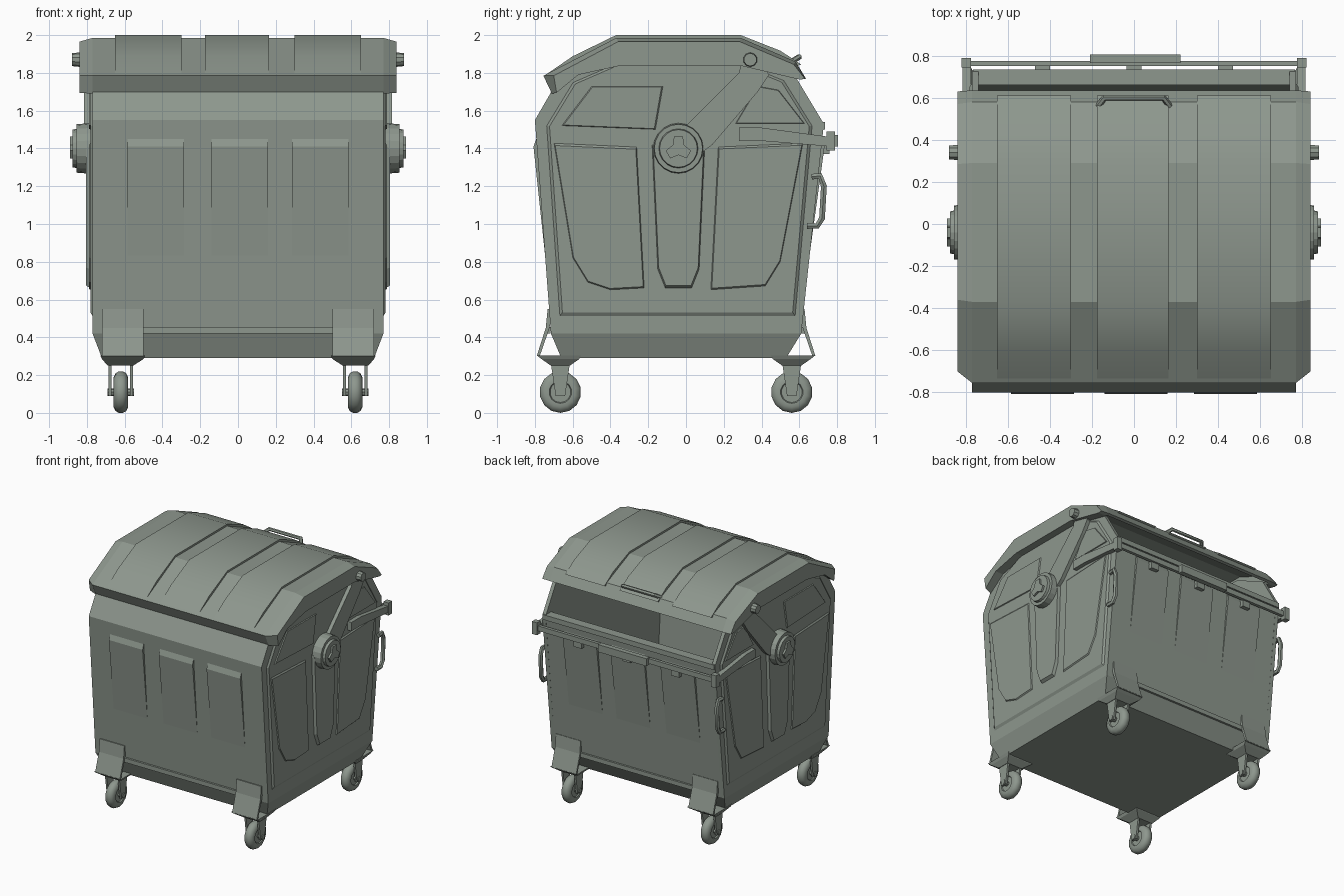
import bpy, bmesh, math

if "Cube" in bpy.data.objects:
    bpy.data.objects.remove(bpy.data.objects["Cube"])

mat = bpy.data.materials.new("grey_green_metal")
mat.diffuse_color = (0.27, 0.31, 0.27, 1)
mat.use_nodes = True
mat.node_tree.nodes["Principled BSDF"].inputs["Base Color"].default_value = mat.diffuse_color


def finish(ob, mirror=False, smooth=0):
    ob.data.materials.append(mat)
    if smooth:
        bpy.ops.object.select_all(action='DESELECT')
        ob.select_set(True)
        bpy.context.view_layer.objects.active = ob
        bpy.ops.object.shade_smooth_by_angle(angle=math.radians(smooth))
    if mirror:
        ob.modifiers.new("mirror", 'MIRROR')
    return ob


def loft(name, rings, mirror=False, smooth=0):
    """Skin a list of equal-length point rings and cap both ends."""
    bm = bmesh.new()
    vs = [[bm.verts.new(p) for p in r] for r in rings]
    n = len(rings[0])
    for a, b in zip(vs, vs[1:]):
        for i in range(n):
            j = (i + 1) % n
            bm.faces.new((a[i], a[j], b[j], b[i]))
    bm.faces.new(vs[0][::-1])
    bm.faces.new(vs[-1])
    bmesh.ops.recalc_face_normals(bm, faces=bm.faces)
    me = bpy.data.meshes.new(name)
    bm.to_mesh(me)
    bm.free()
    ob = bpy.data.objects.new(name, me)
    bpy.context.collection.objects.link(ob)
    return finish(ob, mirror, smooth)


def prism(name, pts, x0, x1, mirror=False, scale=1, smooth=0):
    """Extrude a (y, z) outline along x, optionally shrinking the far end."""
    cy = sum(p[0] for p in pts) / len(pts)
    cz = sum(p[1] for p in pts) / len(pts)
    far = [(x1, cy + (y - cy) * scale, cz + (z - cz) * scale) for y, z in pts]
    return loft(name, [[(x0, y, z) for y, z in pts], far], mirror, smooth)


def box(name, x0, x1, y0, y1, z0, z1, mirror=False):
    return prism(name, [(y0, z0), (y1, z0), (y1, z1), (y0, z1)], x0, x1, mirror)


def circle(y, z, r, n):
    return [(y + r * math.sin(2 * math.pi * i / n), z - r * math.cos(2 * math.pi * i / n))
            for i in range(n)]


def rect(x0, x1, y0, y1, z):
    return [(x0, y0, z), (x1, y0, z), (x1, y1, z), (x0, y1, z)]


def tube(name, pts, r, mirror=False):
    cu = bpy.data.curves.new(name, 'CURVE')
    cu.dimensions = '3D'
    cu.bevel_depth, cu.bevel_resolution, cu.use_fill_caps = r, 1, True
    sp = cu.splines.new('POLY')
    sp.points.add(len(pts) - 1)
    for q, p in zip(sp.points, pts):
        q.co = (*p, 1)
    tmp = bpy.data.objects.new(name + "_path", cu)
    bpy.context.collection.objects.link(tmp)
    dg = bpy.context.evaluated_depsgraph_get()
    me = bpy.data.meshes.new_from_object(tmp.evaluated_get(dg))
    bpy.data.objects.remove(tmp)
    ob = bpy.data.objects.new(name, me)
    bpy.context.collection.objects.link(ob)
    return finish(ob, mirror, 50)


def y_front(z):
    return -0.80 + (1.55 - z) / 1.13 * 0.085


def y_back(z):
    return 0.61 + (z - 0.42) / 1.08 * 0.115


# Body shell: tray, side walls, front wall, open-topped back wall
loft("bottom_tray", [rect(-.72, .72, -.66, .53, .29), rect(-.77, .77, -.715, .61, .42)])
prism("side_wall", [(-.715, .42), (-.80, 1.55), (-.69, 1.74), (-.38, 1.92), (.29, 1.92),
                    (.58, 1.78), (.73, 1.53), (.61, .42)], .74, .77, True)
front = [(-.715, .42), (-.80, 1.55), (-.69, 1.74), (-.60, 1.80)]
prism("front_wall", front + [(y + .03, z - .005) for y, z in front[::-1]], -.74, .74)
prism("back_wall", [(.61, .42), (.725, 1.50), (.695, 1.50), (.58, .42)], -.74, .74)
box("back_rim", -.765, .765, .66, .735, 1.50, 1.54)

# Wedge-shaped ribs pressed into the front and back walls
for side, fy, s in (("front", y_front, -1), ("back", y_back, 1)):
    out = [(fy(1.46) - s * .004, 1.46), (fy(1.41) + s * .018, 1.41), (fy(.77) - s * .002, .77)]
    prism(side + "_rib_centre", out, -.14, .16)
    prism(side + "_rib_outer", out, .285, .585, True)
    y = fy(.44)
    box(side + "_bottom_lip", -.53, .53, min(y, y + s * .017), max(y, y + s * .017), .42, .455)

# Pressed side panels
prism("side_panel", [(-.74, 1.52), (-.60, 1.75), (-.37, 1.85), (.30, 1.85), (.52, 1.76),
                     (.67, 1.52), (.58, .51), (-.67, .51)], .768, .782, True, .975)
prism("side_panel_front", [(-.70, 1.43), (-.26, 1.41), (-.22, .66), (-.40, .65),
                           (-.52, .69), (-.60, .82)], .78, .79, True, .97)
prism("side_panel_back", [(.17, 1.41), (.62, 1.43), (.50, .80), (.42, .67), (.13, .65)],
      .78, .79, True, .97)
prism("side_panel_middle", [(-.18, 1.42), (-.15, .76), (-.11, .66), (.03, .66),
                            (.07, .76), (.10, 1.42)], .78, .805, True, .95)
prism("side_panel_upper_front", [(-.66, 1.52), (-.50, 1.73), (-.12, 1.73), (-.16, 1.50)],
      .78, .789, True, .96)
prism("side_panel_upper_back", [(.26, 1.53), (.38, 1.73), (.49, 1.71), (.63, 1.53)],
      .78, .789, True, .96)

# Lid shell with skirts and raised bands
lid = [(-.71, 1.69), (-.755, 1.785), (-.37, 1.985), (.29, 1.985), (.58, 1.86), (.635, 1.77)]
under = [(.61, 1.765), (.565, 1.84), (.285, 1.962), (-.365, 1.962), (-.73, 1.777), (-.69, 1.697)]
prism("lid_shell", lid + under, -.77, .77)
low = [(.60, 1.765), (.28, 1.84), (-.34, 1.84), (-.57, 1.79)]
edge = [(-.685, 1.695), (-.70, 1.785), (-.36, 1.965), (.285, 1.965), (.57, 1.845), (.63, 1.768)]
loft("lid_skirt", [[(.77, y, z) for y, z in lid + low], [(.84, y, z) for y, z in edge + low]], True)
band = [(-.75, 1.785), (-.60, 1.888), (-.37, 2.0), (.29, 2.0), (.50, 1.917), (.61, 1.845),
        (.585, 1.835), (.285, 1.97), (-.365, 1.97), (-.735, 1.78)]
prism("lid_band_centre", band, -.175, .165, smooth=40)
prism("lid_band_outer", band, .30, .65, True, smooth=40)
tube("lid_handle", [(-.17, .56, 1.86), (-.14, .60, 1.885), (.14, .60, 1.885), (.17, .56, 1.86)], .015)

# Pivot hubs, lid arms and bolts
prism("lid_arm", [(-.02, 1.50), (.28, 1.80), (.30, 1.88), (.38, 1.88), (.44, 1.79),
                  (.38, 1.70), (.14, 1.42), (.02, 1.33)], .785, .815, True)
prism("pivot_hub", circle(-.04, 1.40, .135, 20), .77, .855, True, .95)
prism("pivot_cap", circle(-.04, 1.40, .105, 20), .85, .875, True, .95)
star = [(-.04 + r * math.sin(a), 1.40 + r * math.cos(a)) for k in range(3)
        for a, r in ((k * 2.0944 - .35, .068), (k * 2.0944 + .35, .068), (k * 2.0944 + 1.047, .035))]
prism("pivot_knob", star, .87, .89, True)
prism("lid_bolt", circle(.34, 1.87, .04, 10), .82, .88, True, .85)

# Rear lifting frame with grip plate and brackets
prism("frame_arm", [(.28, 1.44), (.28, 1.51), (.40, 1.51), (.77, 1.46), (.77, 1.41), (.40, 1.44)],
      .775, .815, True)
box("frame_end", .775, .82, .745, .79, 1.39, 1.49, True)
box("frame_bar", -.78, .78, .75, .775, 1.42, 1.46)
box("frame_grip", -.21, .22, .765, .805, 1.41, 1.47)
box("frame_bracket_centre", -.035, .035, .70, .76, 1.37, 1.43)
box("frame_bracket_outer", .40, .47, .70, .76, 1.37, 1.43, True)

# Vertical push handles on the back corners
tube("push_handle", [(.785, .665, 1.25), (.785, .71, 1.255), (.785, .73, 1.20),
                     (.785, .72, 1.03), (.785, .695, .99), (.785, .64, .99)], .018, True)

# Casters: flared bracket, base plate, fork, axle and wheel
for end, s in (("front", -1), ("back", 1)):
    c = -.0525
    w = c + s * .6125
    prism(end + "_caster_bracket",
          [(c + s * d, z) for d, z in ((.655, .55), (.680, .55), (.690, .45), (.738, .30),
                                       (.722, .30), (.670, .45))], .50, .72, True)
    loft(end + "_caster_plate", [
        rect(.49, .73, w - .11, w + .125, .305) if s > 0 else rect(.49, .73, w - .125, w + .11, .305),
        rect(.50, .72, w - .10, w + .10, .285),
        rect(.555, .69, w - .05, w + .05, .25)], True)
    for side, x in (("inner", .556), ("outer", .67)):
        prism(end + "_fork_" + side, [(w - .05, .26), (w + .05, .26), (w + .025, .09),
                                      (w - .025, .09)], x, x + .016, True)
    prism(end + "_axle", circle(w, .11, .02, 8), .55, .692, True)
    prof = [(-.03, .055), (-.038, .06), (-.038, .08), (-.028, .10), (-.011, .11)]
    prof += [(-x, r) for x, r in prof[::-1]]
    loft(end + "_wheel", [[(.62 + x, y, z) for y, z in circle(w, .11, r, 14)] for x, r in prof],
         True, 45)
